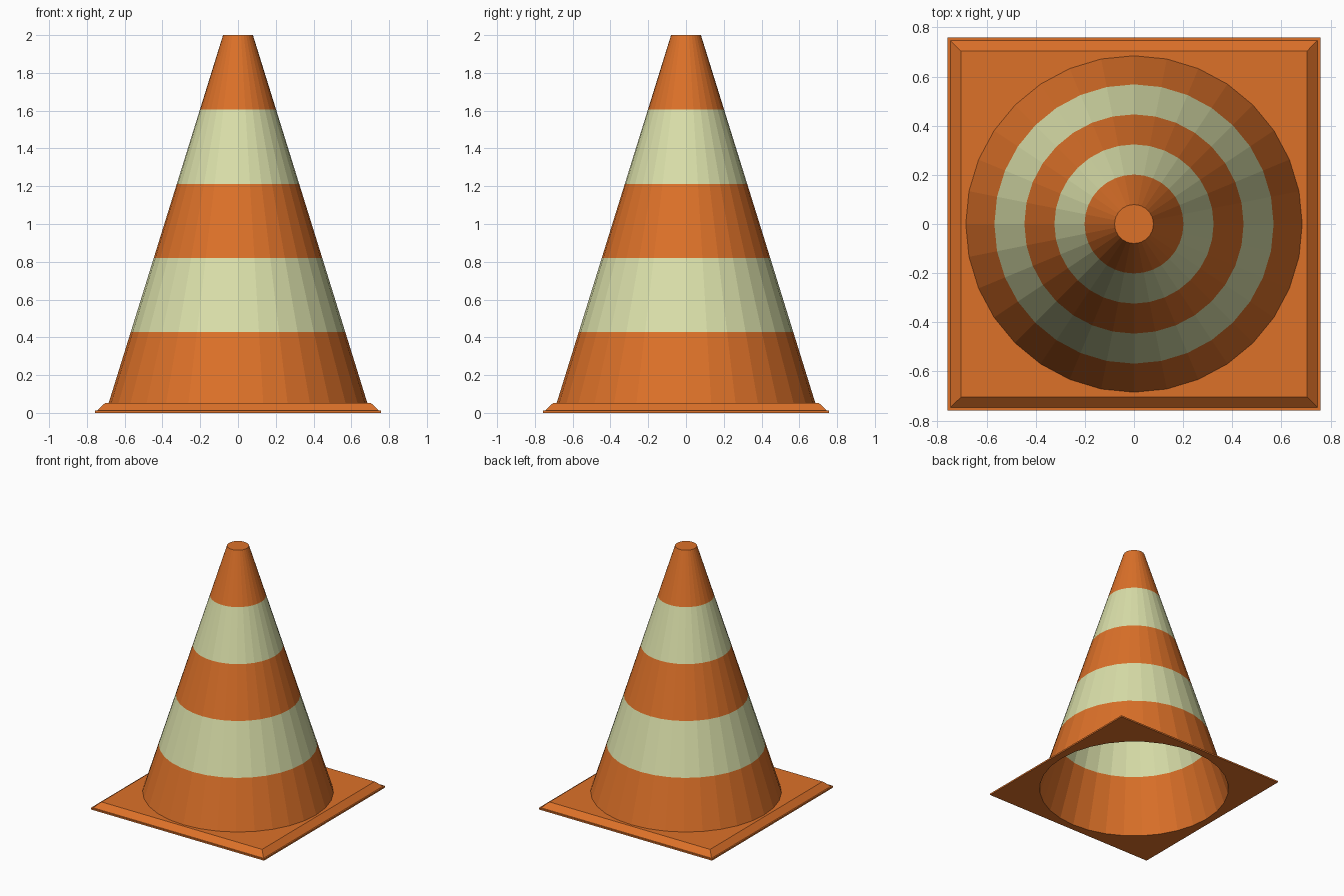
import bpy, bmesh, math

if "Cube" in bpy.data.objects:
    bpy.data.objects.remove(bpy.data.objects["Cube"])

SIDES = 32


def material(name, rgb):
    mat = bpy.data.materials.new(name)
    mat.diffuse_color = (*rgb, 1)
    mat.use_nodes = True
    mat.node_tree.nodes["Principled BSDF"].inputs["Base Color"].default_value = mat.diffuse_color
    return mat


def ring(bm, shape, size, z):
    """Ring of points: a circle of radius size, or a square of half-width size."""
    verts = []
    for i in range(SIDES):
        a = 2 * math.pi * i / SIDES
        c, s = math.cos(a), math.sin(a)
        k = size / max(abs(c), abs(s)) if shape == "square" else size
        verts.append(bm.verts.new((k * c, k * s, z)))
    return verts


def loft(name, sections, mats, cap=False):
    """Join stacked rings with flat quads, alternating the materials."""
    bm = bmesh.new()
    rings = [ring(bm, *sec) for sec in sections]
    for n, (lo, hi) in enumerate(zip(rings, rings[1:])):
        for i in range(SIDES):
            j = (i + 1) % SIDES
            face = bm.faces.new((lo[i], lo[j], hi[j], hi[i]))
            face.material_index = n % len(mats)
    if cap:
        bm.faces.new(rings[-1])
    mesh = bpy.data.meshes.new(name)
    bm.to_mesh(mesh)
    bm.free()
    for mat in mats:
        mesh.materials.append(mat)
    obj = bpy.data.objects.new(name, mesh)
    bpy.context.collection.objects.link(obj)
    return obj


orange = material("orange", (0.72, 0.165, 0.022))
pale = material("reflective_pale", (0.70, 0.74, 0.40))

# Hollow striped cone, closed at the tip and open underneath
TIP_R, SLOPE = 0.079, 0.311
heights = (0.0, 0.427, 0.82, 1.213, 1.607, 2.0)
loft("striped_cone",
     [("circle", TIP_R + SLOPE * (2 - z), z) for z in heights],
     [orange, pale], cap=True)

# Square base plate with a thin ledge, bevelled rim and round hole
loft("base_plate", [
    ("circle", TIP_R + SLOPE * 2, 0.0),
    ("square", 0.758, 0.0),
    ("square", 0.758, 0.012),
    ("square", 0.747, 0.012),
    ("square", 0.703, 0.053),
    ("circle", TIP_R + SLOPE * 1.947, 0.053),
], [orange])
